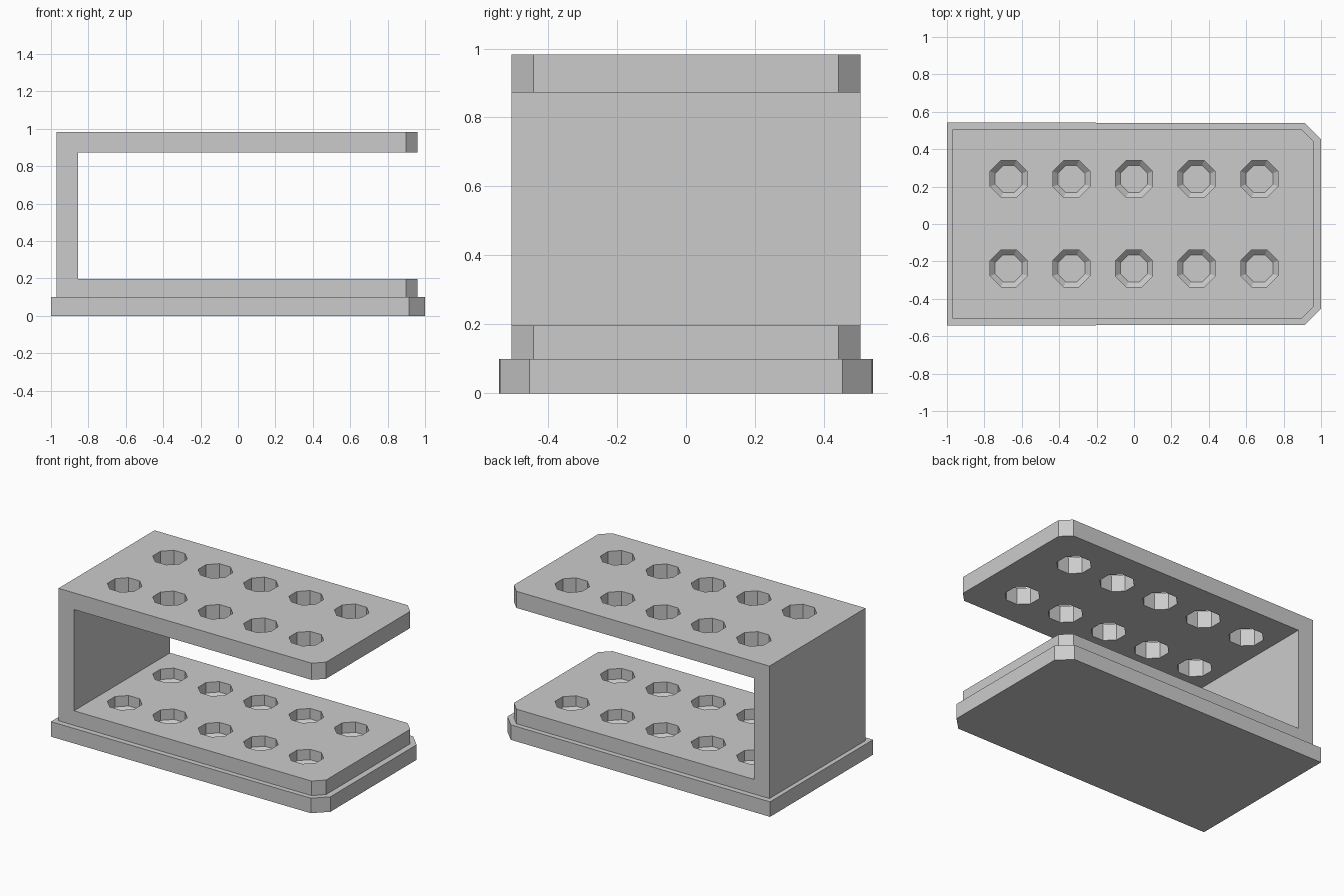
import bpy
import bmesh
import math

if "Cube" in bpy.data.objects:
    bpy.data.objects.remove(bpy.data.objects["Cube"], do_unlink=True)

grey = bpy.data.materials.new("plain grey")
grey.use_nodes = True
COLOUR = (0.6, 0.6, 0.6, 1)
grey.diffuse_color = COLOUR
grey.node_tree.nodes["Principled BSDF"].inputs["Base Color"].default_value = COLOUR


def loft(bm, rings):
    """Closed solid through rings that have equal point counts."""
    loops = [[bm.verts.new(p) for p in ring] for ring in rings]
    bm.faces.new(loops[0][::-1])
    bm.faces.new(loops[-1])
    n = len(loops[0])
    for low, high in zip(loops, loops[1:]):
        for i in range(n):
            j = (i + 1) % n
            bm.faces.new((low[i], low[j], high[j], high[i]))


def make_object(name, bm):
    bmesh.ops.recalc_face_normals(bm, faces=bm.faces)
    mesh = bpy.data.meshes.new(name)
    bm.to_mesh(mesh)
    bm.free()
    mesh.materials.append(grey)
    obj = bpy.data.objects.new(name, mesh)
    bpy.context.collection.objects.link(obj)
    return obj


def slab(name, outline, z0, z1):
    bm = bmesh.new()
    loft(bm, [[(x, y, z) for x, y in outline] for z in (z0, z1)])
    return make_object(name, bm)


def chamfered(x0, x1, back_half, half, cut):
    """Plan outline with the two +x corners cut off."""
    side = [(x1, half - cut), (x1 - cut, half), (x0, back_half)]
    return [(x, -y) for x, y in reversed(side)] + side


def octagon(cx, cy, apothem, z):
    r = apothem / math.cos(math.pi / 8)
    angles = [math.pi / 8 + i * math.pi / 4 for i in range(8)]
    return [(cx + r * math.cos(a), cy + r * math.sin(a), z) for a in angles]


def cut_away(target, cutter):
    cutter.hide_render = True
    mod = target.modifiers.new("cut", "BOOLEAN")
    mod.operation = "DIFFERENCE"
    mod.solver = "EXACT"
    mod.object = cutter
    bpy.context.view_layer.objects.active = target
    bpy.ops.object.modifier_apply(modifier=mod.name)
    bpy.data.objects.remove(cutter, do_unlink=True)


# Base plate
slab("base_plate", chamfered(-1, 1, 0.543, 0.539, 0.085), 0, 0.1)

# C-shaped rack: lower shelf, end wall and upper shelf in one piece
rack = slab("rack_frame", chamfered(-0.97, 0.96, 0.506, 0.506, 0.063), 0.1, 0.983)
opening = [(-0.855, -1), (2, -1), (2, 1), (-0.855, 1)]
cut_away(rack, slab("opening_cutter", opening, 0.197, 0.872))

# Tube holes: straight through the upper shelf, tapered at the lower seat
SEAT = [(0.072, 0.08), (0.072, 0.1), (0.099, 0.127), (0.099, 1.1)]
bm = bmesh.new()
for column in range(-2, 3):
    for row in (-1, 1):
        x, y = column * 0.335, row * 0.239 + 0.002
        loft(bm, [octagon(x, y, a, z) for a, z in SEAT])
cut_away(rack, make_object("hole_cutter", bm))
